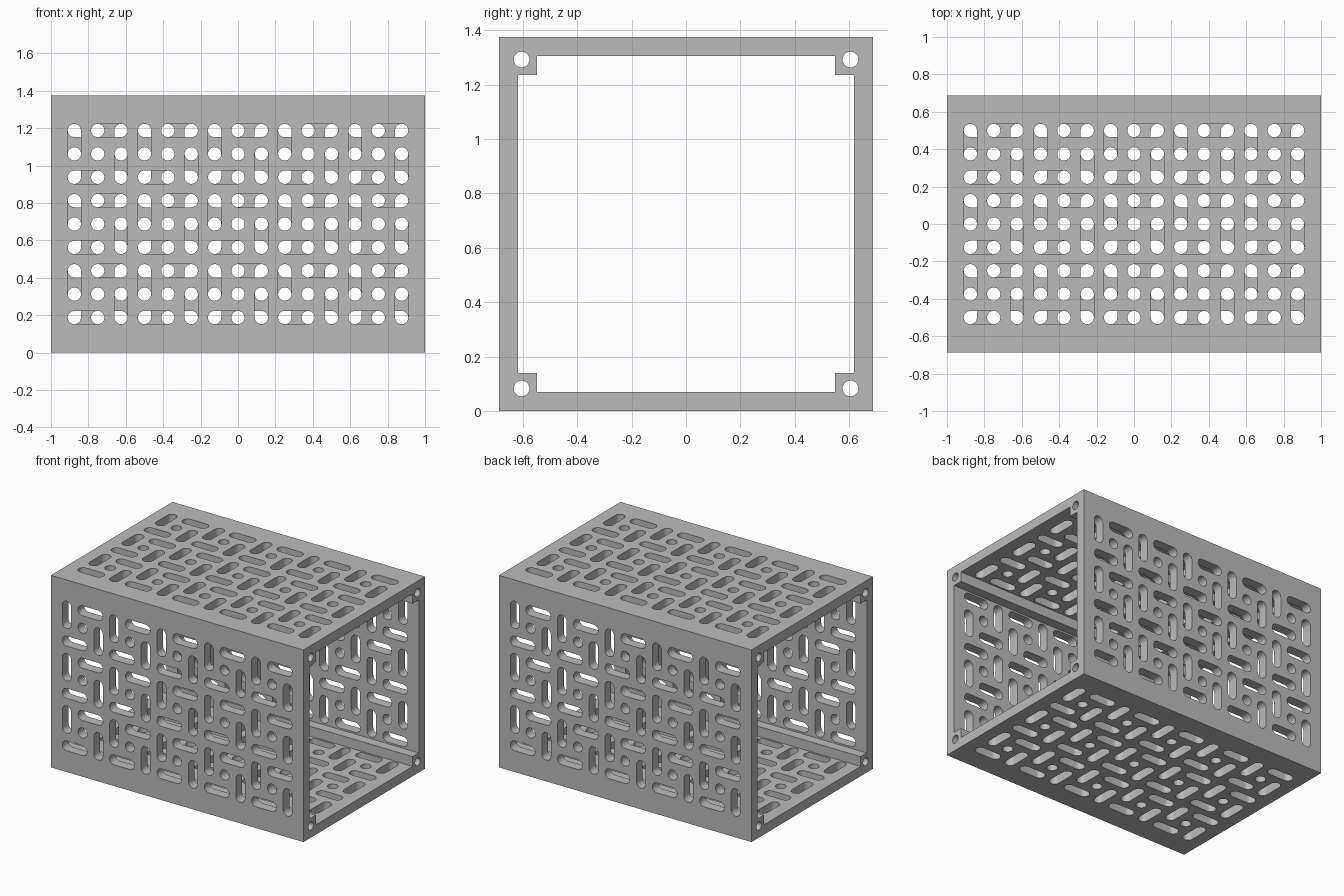
import bpy
import bmesh
from math import pi, cos, sin
from mathutils import Matrix, Vector

LENGTH, HALF, WALL, RAIL = 2.0, 0.6875, 0.07, 0.14
PITCH, SLOT_R = 0.125, 0.0355
BOLT_R, BOLT_INSET = 0.029, 0.083

default = bpy.data.objects.get("Cube")
if default:
    bpy.data.objects.remove(default, do_unlink=True)


def prism(bm, outline, low, high, matrix):
    """Closed prism from a flat outline, spanning low to high on its own z."""
    rings = [[bm.verts.new(matrix @ Vector((u, v, w))) for u, v in outline]
             for w in (low, high)]
    bm.faces.new(rings[0][::-1])
    bm.faces.new(rings[1])
    n = len(outline)
    for i in range(n):
        j = (i + 1) % n
        bm.faces.new((rings[0][i], rings[0][j], rings[1][j], rings[1][i]))


def rounded_slot(cu, cv, reach, upright=False, r=SLOT_R, steps=14):
    """Outline of a slot with round ends; zero reach gives a round hole."""
    points = []
    for side in (1, -1):
        for i in range(steps + (1 if reach else 0)):
            a = pi * i / steps - pi / 2
            p = (side * (reach + r * cos(a)), side * r * sin(a))
            points.append((cu - p[1], cv + p[0]) if upright else (cu + p[0], cv + p[1]))
    return points


def finish(name, bm):
    bmesh.ops.recalc_face_normals(bm, faces=bm.faces)
    mesh = bpy.data.meshes.new(name)
    bm.to_mesh(mesh)
    bm.free()
    obj = bpy.data.objects.new(name, mesh)
    bpy.context.collection.objects.link(obj)
    return obj


def cut(target, cutter):
    """Subtract the cutter for good and remove it."""
    cutter.hide_render = True
    mod = target.modifiers.new("cut", 'BOOLEAN')
    mod.operation, mod.solver, mod.object = 'DIFFERENCE', 'EXACT', cutter
    graph = bpy.context.evaluated_depsgraph_get()
    mesh = bpy.data.meshes.new_from_object(target.evaluated_get(graph))
    target.modifiers.clear()
    target.data = mesh
    bpy.data.objects.remove(cutter, do_unlink=True)


# Long axis of the section prisms runs along x, section is (y, z)
along_x = Matrix(((0, 0, 1, 0), (1, 0, 0, 0), (0, 1, 0, 0), (0, 0, 0, 1)))
lift = Matrix.Translation((0, 0, HALF))
section = lift @ along_x

# Solid block
bm = bmesh.new()
square = [(-HALF, -HALF), (HALF, -HALF), (HALF, HALF), (-HALF, HALF)]
prism(bm, square, -LENGTH / 2, LENGTH / 2, section)
case = finish("perforated_case", bm)

# Open bore that leaves square rails in the four corners
a, b = HALF - WALL, HALF - RAIL
bore = []
for k in range(4):
    for u, v in ((a, -b), (a, b), (b, b)):
        for _ in range(k):
            u, v = -v, u
        bore.append((u, v))
bm = bmesh.new()
prism(bm, bore, -LENGTH, LENGTH, section)
cut(case, finish("bore_cutter", bm))

# Bolt holes through the rails
bm = bmesh.new()
c = HALF - BOLT_INSET
for u in (-c, c):
    for v in (-c, c):
        prism(bm, rounded_slot(u, v, 0, r=BOLT_R), -LENGTH, LENGTH, section)

# Pinwheel slots on all four walls, each wall a quarter turn about x
for k in range(4):
    wall = lift @ Matrix.Rotation(k * pi / 2, 4, 'X')
    for col in range(-2, 3):
        for row in range(-1, 2):
            u, v = col * 3 * PITCH, row * 3 * PITCH
            h = PITCH / 2
            shapes = [rounded_slot(u, v, 0)]
            for s in (1, -1):
                shapes.append(rounded_slot(u + s * h, v + s * PITCH, h))
                shapes.append(rounded_slot(u - s * PITCH, v + s * h, h, True))
            for shape in shapes:
                prism(bm, shape, HALF - 0.1, HALF + 0.05, wall)
cut(case, finish("hole_cutter", bm))

# Plain grey finish
grey = bpy.data.materials.new("plain_grey")
grey.use_nodes = True
colour = (0.5, 0.5, 0.5, 1)
grey.diffuse_color = colour
grey.node_tree.nodes["Principled BSDF"].inputs["Base Color"].default_value = colour
case.data.materials.clear()
case.data.materials.append(grey)
for face in case.data.polygons:
    face.material_index = 0

bpy.ops.object.select_all(action='DESELECT')
case.select_set(True)
bpy.context.view_layer.objects.active = case
bpy.ops.object.shade_smooth_by_angle(angle=pi / 6)
